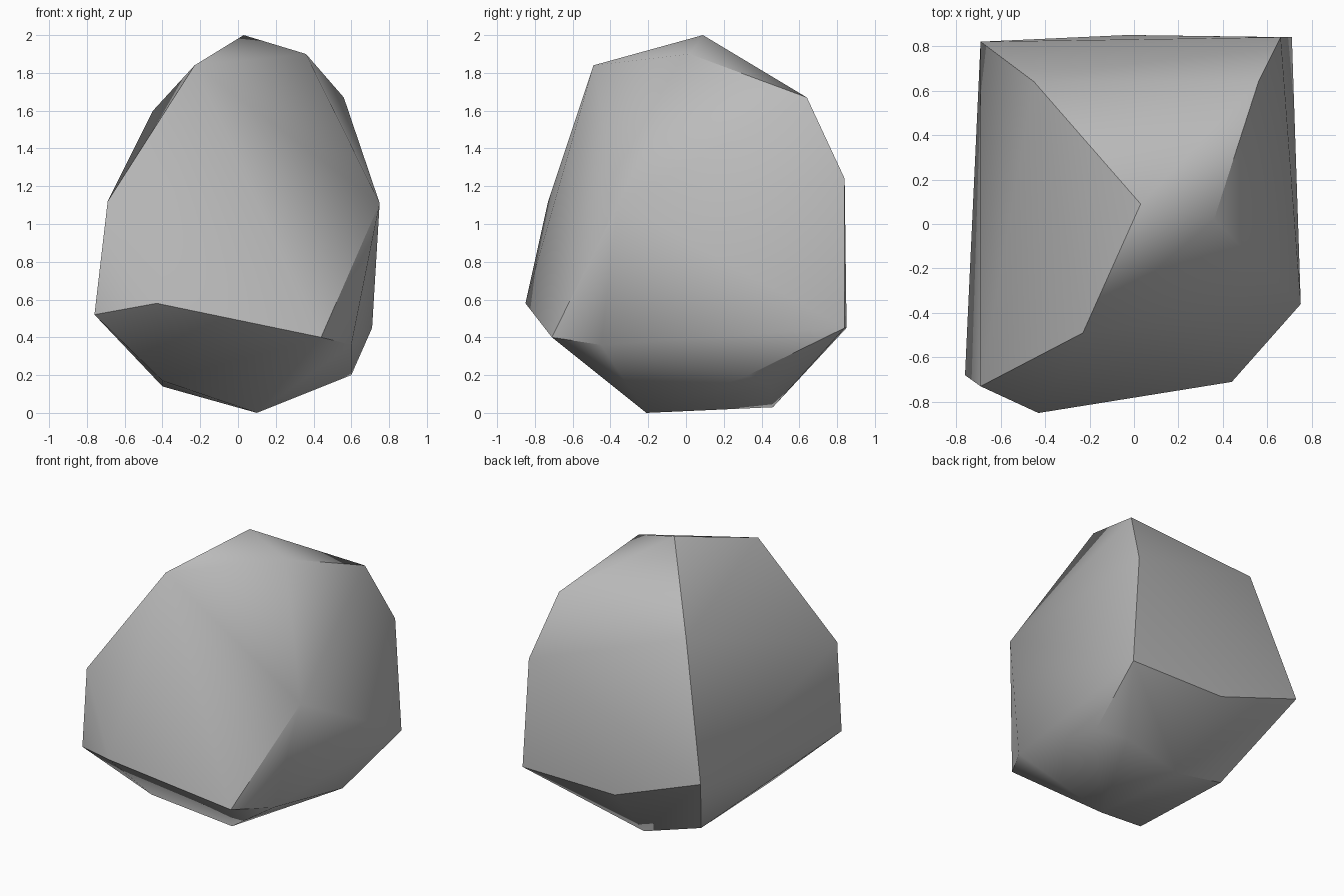
import bpy
import bmesh
from math import radians

cube = bpy.data.objects.get("Cube")
if cube:
    bpy.data.objects.remove(cube, do_unlink=True)

# Stone colour
stone = bpy.data.materials.new("stone_grey")
stone.use_nodes = True
grey = (0.5, 0.5, 0.5, 1.0)
stone.diffuse_color = grey
stone.node_tree.nodes["Principled BSDF"].inputs["Base Color"].default_value = grey

# Corners of the boulder, grouped by level
crown = [(0.03, 0.09, 2.0), (0.36, 0.02, 1.9), (-0.23, -0.49, 1.84),
         (0.56, 0.64, 1.67), (-0.45, 0.64, 1.6)]
middle = [(0.66, 0.84, 1.24), (0.75, -0.36, 1.11), (-0.69, -0.73, 1.12),
          (-0.69, 0.82, 0.69)]
lower = [(-0.43, -0.85, 0.58), (-0.76, -0.68, 0.52), (0.71, 0.84, 0.45),
         (-0.03, 0.85, 0.45), (0.44, -0.71, 0.4), (0.6, -0.45, 0.36)]
base = [(0.6, 0.33, 0.2), (-0.4, -0.41, 0.17), (-0.4, 0.4, 0.14),
        (0.43, 0.45, 0.14), (0.01, 0.46, 0.03), (0.1, -0.21, 0.0)]

# Boulder: faceted hull around the corners
bm = bmesh.new()
for corner in crown + middle + lower + base:
    bm.verts.new(corner)
hull = bmesh.ops.convex_hull(bm, input=bm.verts)
loose = [v for v in bm.verts if not v.link_faces]
bmesh.ops.delete(bm, geom=loose, context='VERTS')
bmesh.ops.recalc_face_normals(bm, faces=bm.faces)
mesh = bpy.data.meshes.new("boulder")
bm.to_mesh(mesh)
bm.free()
mesh.materials.append(stone)
boulder = bpy.data.objects.new("boulder", mesh)
bpy.context.collection.objects.link(boulder)

# Soft faces with crisp ridges
bpy.ops.object.select_all(action='DESELECT')
boulder.select_set(True)
bpy.context.view_layer.objects.active = boulder
bpy.ops.object.shade_smooth_by_angle(angle=radians(42))
